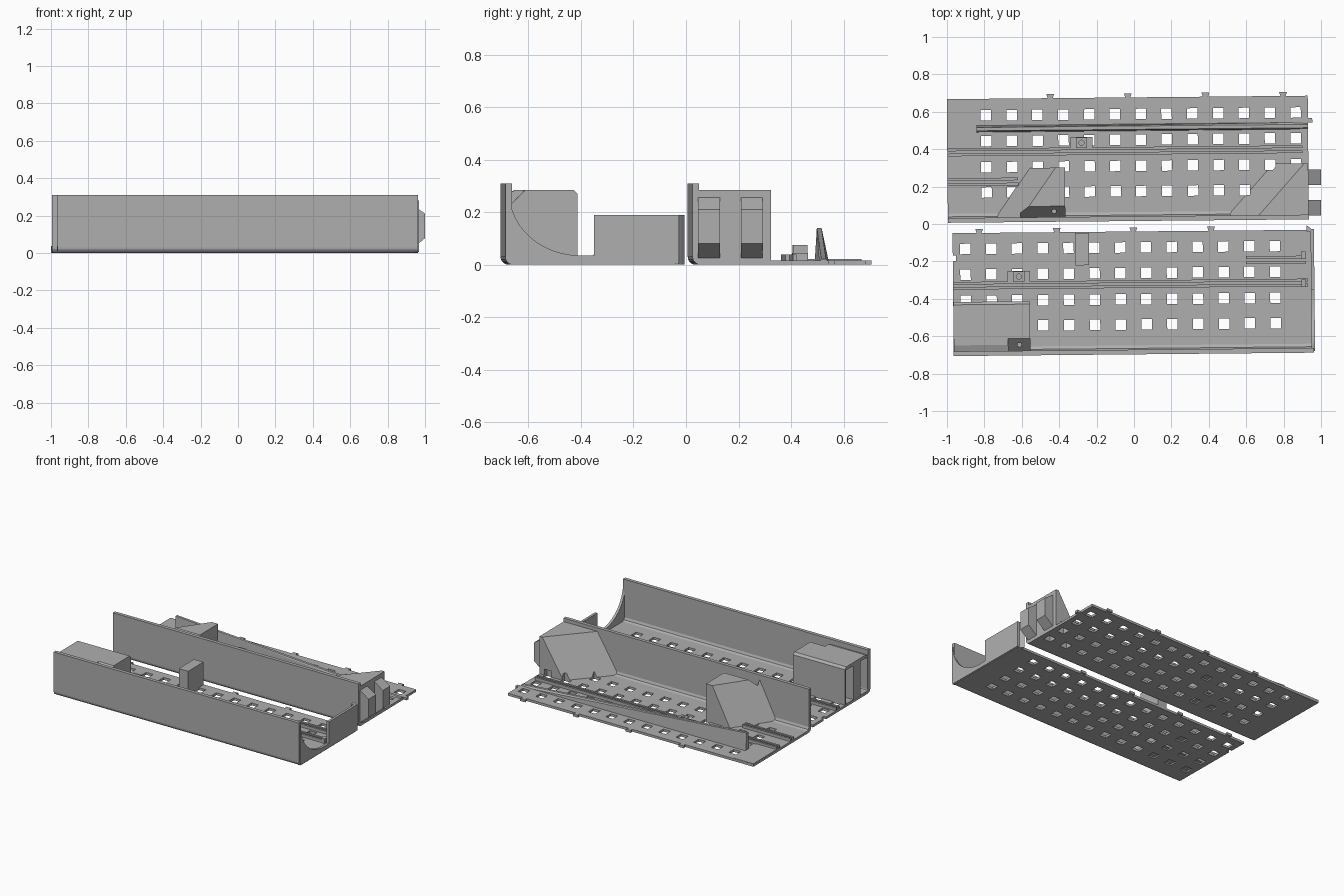
import bpy, bmesh, math
from mathutils import Matrix, Vector

if "Cube" in bpy.data.objects:
    bpy.data.objects.remove(bpy.data.objects["Cube"])

grey = bpy.data.materials.new("light_grey_plastic")
grey.use_nodes = True
grey.diffuse_color = (0.43, 0.43, 0.43, 1)
grey.node_tree.nodes["Principled BSDF"].inputs["Base Color"].default_value = (0.43, 0.43, 0.43, 1)
parts = []
FLOOR = 0.017


def finish(name, bm):
    bmesh.ops.recalc_face_normals(bm, faces=bm.faces)
    mesh = bpy.data.meshes.new(name)
    bm.to_mesh(mesh)
    bm.free()
    mesh.materials.append(grey)
    obj = bpy.data.objects.new(name, mesh)
    bpy.context.collection.objects.link(obj)
    parts.append(obj)
    return obj


def add_box(bm, x, y, z):
    size = [b - a for a, b in (x, y, z)]
    mid = [(a + b) / 2 for a, b in (x, y, z)]
    bmesh.ops.create_cube(bm, matrix=Matrix.Translation(mid) @ Matrix.Diagonal((*size, 1)))


def box(name, x, y, z):
    bm = bmesh.new()
    add_box(bm, x, y, z)
    return finish(name, bm)


def prism(name, profile, axis, lo, hi):
    """Extrude a profile along an axis; profile holds the other two coordinates."""
    bm = bmesh.new()

    def place(p):
        q = list(p)
        q.insert("xyz".index(axis), lo)
        return q
    face = bm.faces.new([bm.verts.new(place(p)) for p in profile])
    out = bmesh.ops.extrude_face_region(bm, geom=[face])
    move = Vector([hi - lo if a == axis else 0 for a in "xyz"])
    bmesh.ops.translate(bm, vec=move, verts=[v for v in out["geom"] if isinstance(v, bmesh.types.BMVert)])
    return finish(name, bm)


def hull(name, points):
    bm = bmesh.new()
    for p in points:
        bm.verts.new(p)
    bmesh.ops.convex_hull(bm, input=bm.verts)
    bmesh.ops.dissolve_limit(bm, angle_limit=0.02, verts=bm.verts, edges=bm.edges)
    return finish(name, bm)


def cut(obj, cutter, keep=False):
    mod = obj.modifiers.new("cut", "BOOLEAN")
    mod.operation = "DIFFERENCE"
    mod.solver = "EXACT"
    mod.object = cutter
    dg = bpy.context.evaluated_depsgraph_get()
    mesh = bpy.data.meshes.new_from_object(obj.evaluated_get(dg))
    obj.modifiers.clear()
    obj.data = mesh
    if not keep:
        parts.remove(cutter)
        bpy.data.objects.remove(cutter)


def drill(obj, x, y):
    bm = bmesh.new()
    bmesh.ops.create_cone(bm, cap_ends=True, segments=16, radius1=0.011, radius2=0.011, depth=0.3,
                          matrix=Matrix.Translation((x, y, 0.25)))
    cut(obj, finish("drill", bm))


def tray(side, x0, x1, y0, y1, hole_x, tabs):
    """Perforated floor with a tall side wall, rails and edge tabs."""
    r = 0.03
    corner = [(y0 + r - r * math.sin(t), r - r * math.cos(t))
              for t in [i * math.pi / 10 for i in range(6)]]
    inner = [(y0 + 0.025, 0.04), (y0 + 0.032, 0.024), (y0 + 0.048, FLOOR)]
    profile = [(y1, 0)] + corner + [(y0, 0.31), (y0 + 0.025, 0.31)] + inner + [(y1, FLOOR)]
    shell = prism(side + "_floor_and_wall", profile, "x", x0, x1)
    bm = bmesh.new()
    for i in range(13):
        for row in (0.16, 0.295, 0.435, 0.572):
            x, y = hole_x + 0.138 * i, y0 + row
            add_box(bm, (x - 0.028, x + 0.028), (y - 0.028, y + 0.028), (-0.05, 0.06))
    holes = finish("hole_cutter", bm)
    cut(shell, holes, keep=True)
    for k, d in enumerate((0.355, 0.382)):
        box(f"{side}_long_rail_{k}", (x0, x1 - 0.03), (y0 + d, y0 + d + 0.014), (0.01, 0.038))
    for k, x in enumerate(tabs):
        prism(f"{side}_edge_tab_{k}", [(x - 0.012, y1 - 0.005), (x + 0.012, y1 - 0.005),
                                       (x + 0.021, y1 + 0.022), (x - 0.021, y1 + 0.022)], "z", 0, FLOOR)
    return shell, holes


def clip(side, x, y):
    """Small stepped boss beside the rail."""
    box(side + "_clip_base", (x - 0.06, x + 0.06), (y - 0.03, y + 0.03), (0.01, 0.045))
    boss = box(side + "_clip_boss", (x - 0.03, x + 0.03), (y - 0.028, y + 0.028), (0.04, 0.075))
    bm = bmesh.new()
    bmesh.ops.create_cone(bm, cap_ends=True, segments=16, radius1=0.014, radius2=0.014, depth=0.06,
                          matrix=Matrix.Translation((x, y, 0.08)))
    cut(boss, finish("drill", bm))


def ramp_cut(obj, x, y_low, y_high, z_low):
    """Sloping recess in the top of a block."""
    top = 0.4
    cut(obj, prism("ramp_cutter", [(y_low, z_low), (y_high, 0.286), (y_high, top), (y_low, top)],
                   "x", x[0], x[1]))


# Front tray
F0, F1 = -0.697, -0.04
shell, holes = tray("front", -0.967, 0.96, F0, F1, -0.9, (-0.825, -0.41, 0.0, 0.415))
parts.remove(holes)
bpy.data.objects.remove(holes)
cut(shell, box("notch", (-1.1, -0.95), (-0.19, -0.16), (-0.1, 0.1)))
curve = [(-0.41 - 0.27 * math.cos(t), 0.27 - 0.235 * math.sin(t))
         for t in [i * math.pi / 24 for i in range(13)]]
prism("front_end_wall", [(F0 + 0.01, 0.005), (F0 + 0.01, 0.28), (-0.68, 0.28)] + curve
      + [(-0.36, 0.035), (-0.36, 0.19), (F1 + 0.005, 0.19), (F1 + 0.005, 0.005)], "x", 0.947, 0.965)
prism("front_corner_hook", [(0.925, F1 - 0.01), (0.925, F1 + 0.025), (0.945, F1 + 0.01), (0.962, F1 - 0.01)],
      "z", 0, 0.19)
block = prism("front_socket_block", [(-0.685, 0.01), (-0.408, 0.01), (-0.408, 0.27), (-0.423, 0.285),
                                     (-0.64, 0.285), (-0.685, 0.268)], "x", -0.966, -0.557)
ramp_cut(block, (-0.675, -0.5), -0.672, -0.605, 0.22)
drill(block, -0.615, -0.64)
for y in (-0.668, -0.503):
    cut(block, prism("socket_cutter", [(-1.1, 0.02), (-1.1, 0.262), (-0.87, 0.262), (-0.87, 0.02)],
                     "y", y, y + 0.085))
box("front_divider_post", (-0.312, -0.238), (-0.218, F1 - 0.005), (0.01, 0.18))
clip("front", -0.615, -0.275)
for k, y in enumerate((-0.185, -0.213)):
    box(f"front_short_rail_{k}", (0.6, 0.92), (y - 0.007, y + 0.007), (0.01, 0.038))
for k, y in enumerate((-0.175, -0.325)):
    box(f"front_rail_stop_{k}", (0.895, 0.92), (y - 0.02, y + 0.02), (0.01, 0.05))
front_parts = list(parts)

# Back tray
parts.clear()
B0, B1 = 0.016, 0.677
shell, holes = tray("back", -0.998, 0.932, B0, B1, -0.79, (-0.445, -0.03, 0.385, 0.8))


def wedge(name, low_x, high_x, run, end, y, top):
    """Block with one diagonal sloping side."""
    a, b = y
    pts = []
    for x, z in ((low_x, 0.01), (high_x, top)):
        pts += [(x, a, z), (x + run, b, z), (end, b, z), (end, a, z)]
    return hull(name, pts)


right_wedge = wedge("back_right_wedge", -0.75, -0.61, 0.19, -0.37, (0.035, 0.305), 0.285)
ramp_cut(right_wedge, (-0.61, -0.3), 0.03, 0.1, 0.2)
drill(right_wedge, -0.43, 0.072)
left_wedge = wedge("back_left_wedge", 0.49, 0.66, 0.25, 0.931, (0.035, 0.315), 0.285)
cut(left_wedge, holes)

# Plug prongs that mate with the sockets
for k, y in enumerate((0.037, 0.2)):
    prism(f"back_prong_{k}", [(0.925, 0.02), (0.925, 0.26), (0.998, 0.21), (0.998, 0.08)],
          "y", y, y + 0.083)

# Tapering fin and remaining small features
hull("back_tapering_fin", [(-0.84, 0.498, 0.01), (-0.84, 0.535, 0.01), (-0.84, 0.506, 0.14),
                           (-0.84, 0.524, 0.14), (0.93, 0.498, 0.01), (0.93, 0.535, 0.01),
                           (0.93, 0.506, 0.022), (0.93, 0.524, 0.022)])
clip("back", -0.28, 0.437)
for k, y in enumerate((0.22, 0.247)):
    box(f"back_short_rail_{k}", (-0.998, -0.62), (y - 0.007, y + 0.007), (0.01, 0.038))
box("back_corner_plate", (-0.997, -0.84), (0.41, B1 - 0.001), (0.01, 0.021))
box("back_end_tab", (0.925, 0.955), (0.533, 0.558), (0, FLOOR))

# Turn each tray slightly about its own middle
for group, y in ((front_parts, (F0 + F1) / 2), (parts, (B0 + B1) / 2)):
    turn = Matrix.Translation((0, y, 0)) @ Matrix.Rotation(0.0095, 4, "Z") @ Matrix.Translation((0, -y, 0))
    for obj in group:
        obj.data.transform(turn)
        obj.data.update()
